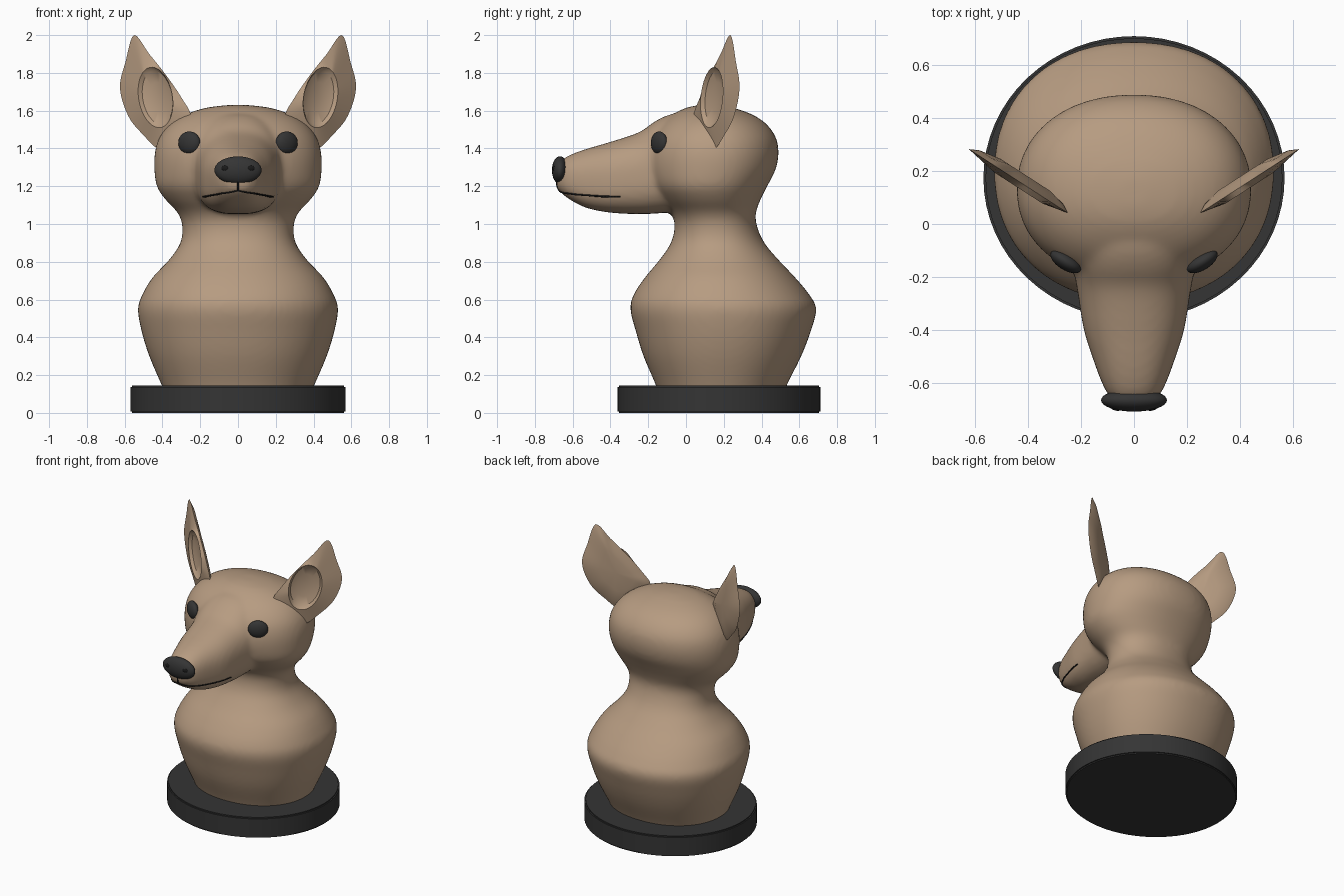
import bpy, bmesh, math
from mathutils import Vector, Matrix

if "Cube" in bpy.data.objects:
    bpy.data.objects.remove(bpy.data.objects["Cube"], do_unlink=True)


def material(name, rgb):
    m = bpy.data.materials.new(name)
    m.use_nodes = True
    m.diffuse_color = (*rgb, 1)
    m.node_tree.nodes["Principled BSDF"].inputs["Base Color"].default_value = (*rgb, 1)
    return m


FUR = material("tan fur", (0.47, 0.33, 0.22))
DARK = material("charcoal", (0.035, 0.035, 0.035))
INK = material("mouth black", (0.01, 0.01, 0.01))


def finish(name, bm, mat, angle=40):
    bmesh.ops.recalc_face_normals(bm, faces=bm.faces[:])
    mesh = bpy.data.meshes.new(name)
    bm.to_mesh(mesh)
    bm.free()
    mesh.materials.append(mat)
    ob = bpy.data.objects.new(name, mesh)
    bpy.context.collection.objects.link(ob)
    select(ob)
    bpy.ops.object.shade_smooth_by_angle(angle=math.radians(angle))
    return ob


def select(ob):
    bpy.ops.object.select_all(action='DESELECT')
    ob.select_set(True)
    bpy.context.view_layer.objects.active = ob


def spline(pts, steps=4, closed=False):
    """Catmull-Rom curve through tuples of any size."""
    n, out = len(pts), []
    for i in range(n if closed else n - 1):
        ids = [i - 1, i, i + 1, i + 2]
        a, b, c, d = [pts[k % n] if closed else pts[min(max(k, 0), n - 1)] for k in ids]
        for s in range(steps):
            t = s / steps
            out.append(tuple(
                q + 0.5 * t * (r - p + t * (2 * p - 5 * q + 4 * r - u + t * (3 * (q - r) + u - p)))
                for p, q, r, u in zip(a, b, c, d)))
    return out if closed else out + [tuple(pts[-1])]


def loft(bm, rings, place, low=2.0, high=2.0, count=48):
    """Skin superelliptic sections given as (station, half width, min, max)."""
    loops = []
    for st, hw, lo, hi in spline(rings):
        loop = []
        for k in range(count):
            a = 2 * math.pi * k / count
            c, s = math.cos(a), math.sin(a)
            e = 2 / (high if s > 0 else low)
            u = hw * math.copysign(abs(c) ** e, c)
            v = (lo + hi) / 2 + (hi - lo) / 2 * math.copysign(abs(s) ** e, s)
            loop.append(bm.verts.new(place(st, u, v)))
        loops.append(loop)
    for a, b in zip(loops, loops[1:]):
        bridge(bm, a, b)
    bm.faces.new(loops[0])
    bm.faces.new(loops[-1])


def bridge(bm, a, b):
    for k in range(len(a)):
        j = (k + 1) % len(a)
        bm.faces.new((a[k], a[j], b[j], b[k]))


def ellipsoid(name, centre, radii, turn, mat):
    bm = bmesh.new()
    bmesh.ops.create_uvsphere(bm, u_segments=32, v_segments=16, radius=1)
    mtx = Matrix.Translation(centre) @ Matrix.Rotation(turn, 4, 'Z') @ Matrix.Diagonal((*radii, 1))
    bmesh.ops.transform(bm, matrix=mtx, verts=bm.verts[:])
    return finish(name, bm, mat, 60)


# Round plinth
bm = bmesh.new()
bmesh.ops.create_cone(bm, cap_ends=True, segments=64, radius1=1, radius2=1, depth=0.145)
bmesh.ops.transform(bm, verts=bm.verts[:], matrix=Matrix.Translation((0, 0.174, 0.0725))
                    @ Matrix.Diagonal((0.57, 0.537, 1, 1)))
rims = [e for e in bm.edges if len({round(v.co.z, 3) for v in e.verts}) == 1]
bmesh.ops.bevel(bm, geom=rims, offset=0.008, segments=2, affect='EDGES')
finish("plinth", bm, DARK)

# Bust: shoulders, neck and skull in one column, with the muzzle blended in
column = [(0.09, 0.38, -0.14, 0.51), (0.16, 0.41, -0.165, 0.54), (0.3, 0.47, -0.225, 0.61),
          (0.43, 0.51, -0.265, 0.66), (0.55, 0.53, -0.295, 0.69), (0.63, 0.505, -0.275, 0.65),
          (0.72, 0.45, -0.215, 0.575), (0.81, 0.365, -0.14, 0.49), (0.9, 0.305, -0.08, 0.415),
          (0.99, 0.295, -0.06, 0.375), (1.06, 0.32, -0.08, 0.37), (1.13, 0.385, -0.14, 0.395),
          (1.2, 0.43, -0.19, 0.43), (1.29, 0.443, -0.215, 0.475), (1.38, 0.44, -0.215, 0.49),
          (1.46, 0.415, -0.19, 0.475), (1.53, 0.36, -0.135, 0.425), (1.58, 0.28, -0.07, 0.35),
          (1.615, 0.17, 0.0, 0.25), (1.63, 0.05, 0.07, 0.17)]
muzzle = [(0.0, 0.24, 1.07, 1.60), (-0.1, 0.24, 1.06, 1.575), (-0.17, 0.23, 1.055, 1.54),
          (-0.25, 0.215, 1.052, 1.485), (-0.4, 0.19, 1.06, 1.435), (-0.52, 0.152, 1.083, 1.4),
          (-0.6, 0.122, 1.12, 1.372), (-0.65, 0.095, 1.155, 1.345), (-0.685, 0.055, 1.19, 1.31)]
bm = bmesh.new()
loft(bm, column, lambda s, u, v: (u, v, s), 2.15, 2.15, 64)
loft(bm, muzzle, lambda s, u, v: (u, s, v), 2.9, 2.3)
bust = finish("bust", bm, FUR)
remesh = bust.modifiers.new("blend", 'REMESH')
remesh.mode = 'VOXEL'
remesh.voxel_size = 0.016
remesh.use_smooth_shade = True
relax = bust.modifiers.new("relax", 'SMOOTH')
relax.factor = 0.5
relax.iterations = 8
for m in ("blend", "relax"):
    select(bust)
    bpy.ops.object.modifier_apply(modifier=m)
for p in bust.data.polygons:
    p.use_smooth = True

# Nose pad with nostrils
ellipsoid("nose", (0, -0.667, 1.285), (0.125, 0.043, 0.073), 0, DARK)
for side, label in ((1, "left"), (-1, "right")):
    ellipsoid(label + "_nostril", (side * 0.07, -0.698, 1.295), (0.02, 0.008, 0.014),
              side * 0.25, INK)
    # Eyes lie flat against the corner of the skull
    ellipsoid(label + "_eye", (side * 0.258, -0.142, 1.43), (0.066, 0.032, 0.06),
              side * math.radians(32), DARK)


# Mouth lines hug the muzzle
def hugging_line(name, pts):
    curve = bpy.data.curves.new(name, 'CURVE')
    curve.dimensions = '3D'
    curve.bevel_depth = 0.005
    curve.bevel_resolution = 1
    path = [bust.closest_point_on_mesh(Vector(p))[1] for p in spline(pts, 6)]
    s = curve.splines.new('POLY')
    s.points.add(len(path) - 1)
    for point, co in zip(s.points, path):
        point.co = (*co, 1)
    curve.materials.append(INK)
    bpy.context.collection.objects.link(bpy.data.objects.new(name, curve))


hugging_line("lip_cleft", [(0, -0.7, 1.23), (0, -0.69, 1.2), (0, -0.67, 1.175)])
for side, label in ((1, "left"), (-1, "right")):
    hugging_line(label + "_mouth", [(side * x, y, z) for x, y, z in (
        (0, -0.67, 1.178), (0.05, -0.655, 1.165), (0.1, -0.62, 1.155),
        (0.15, -0.53, 1.147), (0.185, -0.44, 1.14), (0.21, -0.35, 1.135))])

# Ears: thin pointed leaves with a scooped oval in front
leaf = [(0.55, 2.0), (0.595, 1.86), (0.625, 1.72), (0.58, 1.57), (0.5, 1.47), (0.42, 1.4),
        (0.33, 1.44), (0.25, 1.56), (0.3, 1.67), (0.39, 1.8), (0.47, 1.9)]
HUB = (0.425, 1.67)
across = Vector((0.84, 0.54, 0))
forward = Vector((0.54, -0.84, 0))


def ear_point(x, z, push):
    base = Vector((x, 0.035 + 0.645 * (x - 0.24), z))
    return base + forward * push


for side, label in ((1, "left"), (-1, "right")):
    bm = bmesh.new()
    outline = spline(leaf, 5, True)
    # keep the tip sharp
    outline = [(min(x, 0.63), min(z, 2.0)) for x, z in outline]

    def ring(size, push, oval):
        verts = []
        for x, z in outline:
            dx, dz = x - HUB[0], z - HUB[1]
            if oval:
                a = math.atan2(dz / 0.16, dx / 0.09)
                dx, dz = 0.09 * math.cos(a), 0.16 * math.sin(a)
                dx += 0.12 * dz
            verts.append(bm.verts.new(ear_point(HUB[0] + dx * size, HUB[1] + dz * size, push)))
        return verts

    edge = ring(1, 0, False)
    front = [edge, ring(1, 0.022, True), ring(0.88, 0.002, True), ring(0.5, -0.012, True)]
    back = [edge, ring(0.85, -0.018, False), ring(0.5, -0.034, False)]
    for loops in (front, back):
        for a, b in zip(loops, loops[1:]):
            bridge(bm, a, b)
        hub = bm.verts.new(sum((v.co for v in loops[-1]), Vector()) / len(loops[-1]))
        for k, v in enumerate(loops[-1]):
            bm.faces.new((v, loops[-1][(k + 1) % len(outline)], hub))
    bmesh.ops.scale(bm, vec=(side, 1, 1), verts=bm.verts[:])
    finish(label + "_ear", bm, FUR, 35)
